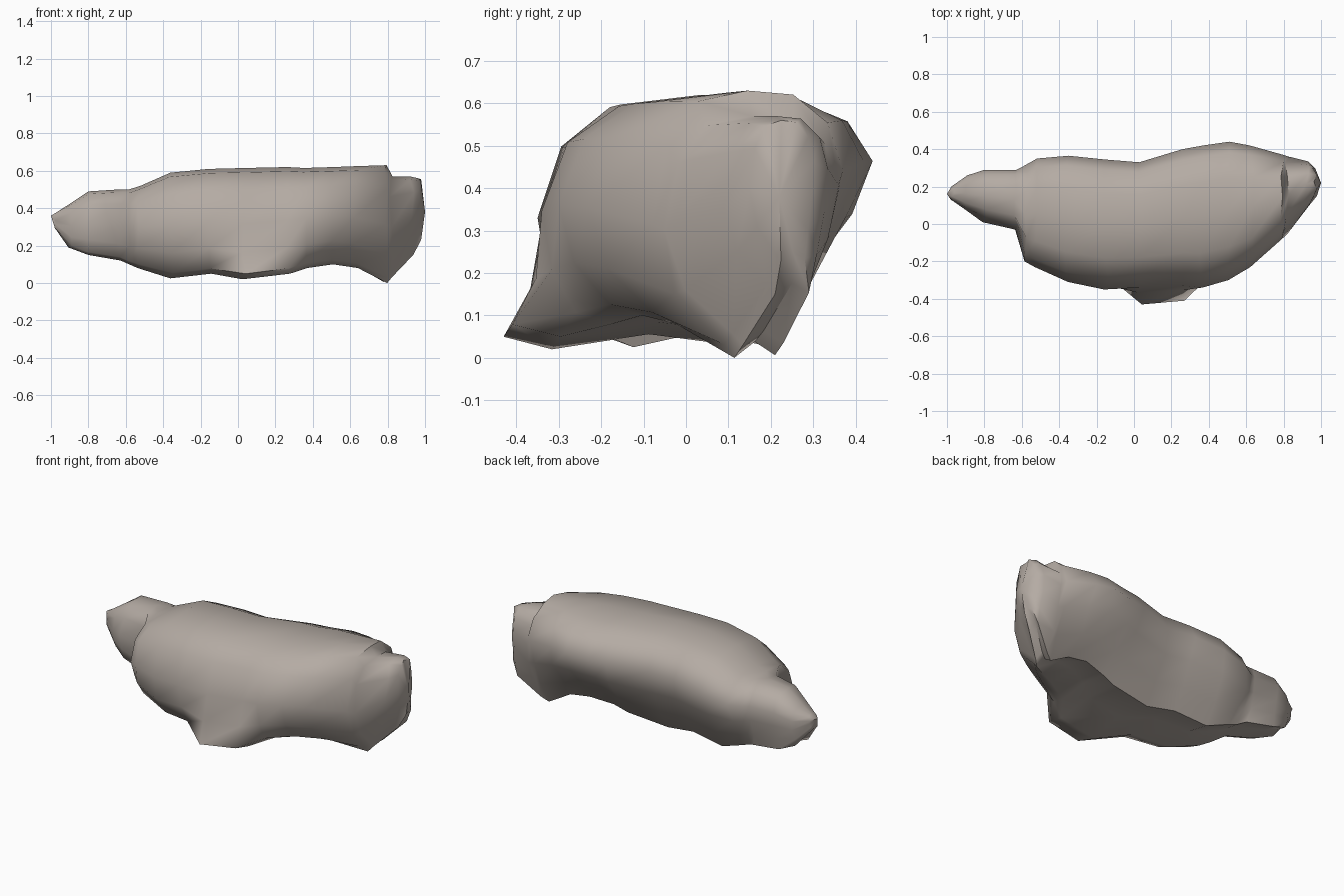
import bpy, bmesh, random
from mathutils import Vector

if "Cube" in bpy.data.objects:
    bpy.data.objects.remove(bpy.data.objects["Cube"])

random.seed(4)


def lerp(a, b, t):
    return a + (b - a) * t


# Stations along the boulder:
# x, front foot y, front wall y, back y, back underside y, lowest z, highest z
STATIONS = [
    (-0.97, 0.13, 0.13, 0.20, 0.18, 0.29, 0.38),
    (-0.90, 0.09, 0.07, 0.26, 0.23, 0.19, 0.42),
    (-0.80, 0.05, 0.01, 0.29, 0.25, 0.15, 0.49),
    (-0.63, 0.00, -0.03, 0.29, 0.23, 0.12, 0.50),
    (-0.58, -0.10, -0.20, 0.31, 0.20, 0.10, 0.50),
    (-0.53, -0.15, -0.23, 0.35, 0.20, 0.08, 0.52),
    (-0.36, -0.20, -0.31, 0.365, 0.18, 0.025, 0.59),
    (-0.15, -0.27, -0.35, 0.345, 0.16, 0.05, 0.61),
    (0.03, -0.43, -0.34, 0.33, 0.14, 0.02, 0.615),
    (0.27, -0.41, -0.33, 0.40, 0.16, 0.05, 0.62),
    (0.36, -0.26, -0.34, 0.42, 0.17, 0.08, 0.615),
    (0.50, -0.18, -0.30, 0.44, 0.20, 0.10, 0.62),
    (0.63, -0.08, -0.23, 0.42, 0.20, 0.08, 0.625),
    (0.79, 0.09, -0.08, 0.37, 0.21, 0.00, 0.63),
    (0.82, 0.11, -0.05, 0.36, 0.23, 0.03, 0.57),
    (0.93, 0.19, 0.09, 0.335, 0.29, 0.15, 0.57),
    (0.97, 0.21, 0.15, 0.30, 0.28, 0.23, 0.56),
]


def section(foot, wall, back, under, z0, z1):
    """Closed y,z outline of one slice, running up the front and down the back."""
    h = z1 - z0
    toe = lerp(foot, under, 0.2)
    return [
        (toe, z0), (foot, z0 + 0.05 * h),
        (lerp(foot, wall, 0.7), z0 + 0.24 * h), (wall, z0 + 0.5 * h),
        (lerp(wall, back, 0.08), z0 + 0.8 * h),
        (lerp(wall, back, 0.24), z0 + 0.96 * h),
        (lerp(wall, back, 0.5), z1), (lerp(wall, back, 0.74), z0 + 0.985 * h),
        (lerp(wall, back, 0.92), z0 + 0.88 * h), (back, z0 + 0.7 * h),
        (lerp(back, under, 0.2), z0 + 0.46 * h),
        (lerp(back, under, 0.6), z0 + 0.22 * h),
        (under, z0 + 0.01 * h), (lerp(foot, under, 0.6), z0 + 0.06 * h),
    ]


# Skin the slices into one body
bm = bmesh.new()
rings = []
for x, *shape in STATIONS:
    ring = []
    for y, z in section(*shape):
        dx = random.uniform(-0.012, 0.012)
        ring.append(bm.verts.new((x + dx, y, z)))
    rings.append(ring)
n = len(rings[0])
for a, b in zip(rings, rings[1:]):
    for i in range(n):
        j = (i + 1) % n
        bm.faces.new((a[i], a[j], b[j], b[i]))

# Close both ends to blunt points
for ring, tip in ((rings[0], (-1.0, 0.16, 0.36)), (rings[-1], (1.0, 0.22, 0.38))):
    v = bm.verts.new(Vector(tip))
    for i in range(n):
        bm.faces.new((ring[i], ring[(i + 1) % n], v))

bmesh.ops.recalc_face_normals(bm, faces=bm.faces)
for f in bm.faces:
    f.smooth = True

mesh = bpy.data.meshes.new("boulder")
bm.to_mesh(mesh)
bm.free()
boulder = bpy.data.objects.new("boulder", mesh)
bpy.context.collection.objects.link(boulder)

# Warm grey stone
stone = bpy.data.materials.new("warm grey stone")
stone.diffuse_color = (0.46, 0.41, 0.37, 1)
stone.use_nodes = True
stone.node_tree.nodes["Principled BSDF"].inputs["Base Color"].default_value = stone.diffuse_color
mesh.materials.append(stone)

# Soft body with a few hard creases
bpy.context.view_layer.objects.active = boulder
boulder.select_set(True)
bpy.ops.object.shade_smooth_by_angle(angle=1.0)
